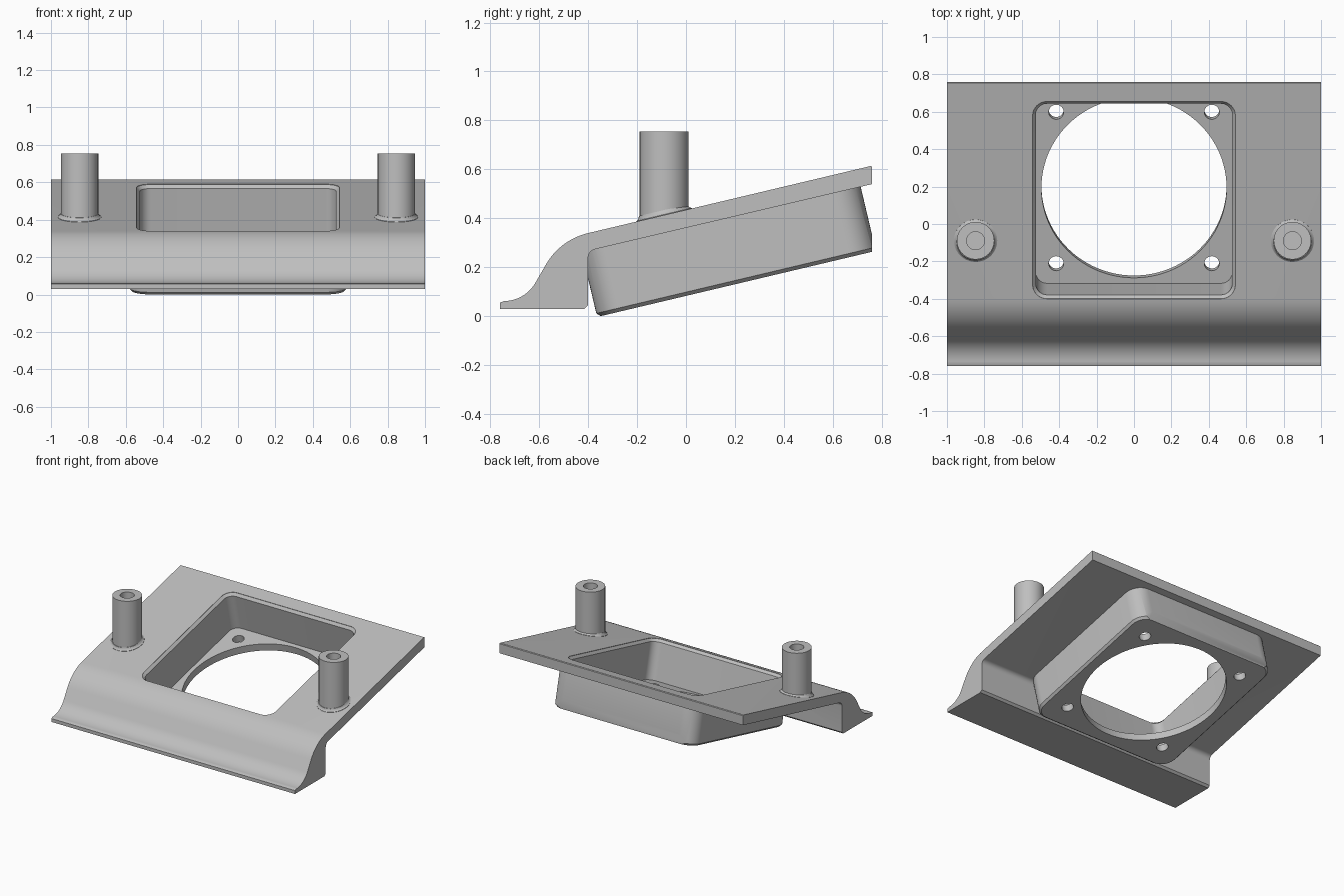
import bpy, bmesh
from math import sin, cos, pi, radians, atan
from mathutils import Matrix, Vector

if "Cube" in bpy.data.objects:
    bpy.data.objects.remove(bpy.data.objects["Cube"], do_unlink=True)

grey = bpy.data.materials.new("plain_grey")
grey.use_nodes = True
grey.diffuse_color = (0.52, 0.52, 0.52, 1)
grey.node_tree.nodes["Principled BSDF"].inputs["Base Color"].default_value = (0.52, 0.52, 0.52, 1)

# Tilted frame: origin at the centre of the opening, on the plate's top surface
TILT = atan(0.237)
PLATE = Matrix.Translation((0, 0.1275, 0.465)) @ Matrix.Rotation(TILT, 4, 'X')
DEPTH = 0.342


def stack(name, rings, matrix=Matrix()):
    """Skin a list of equal rings into a closed solid."""
    bm = bmesh.new()
    rows = [[bm.verts.new(matrix @ Vector(p)) for p in ring] for ring in rings]
    n = len(rows[0])
    for a, b in zip(rows, rows[1:]):
        for i in range(n):
            j = (i + 1) % n
            bm.faces.new((a[i], a[j], b[j], b[i]))
    bm.faces.new(rows[0])
    bm.faces.new(rows[-1])
    bmesh.ops.recalc_face_normals(bm, faces=bm.faces[:])
    mesh = bpy.data.meshes.new(name)
    bm.to_mesh(mesh)
    bm.free()
    mesh.materials.append(grey)
    obj = bpy.data.objects.new(name, mesh)
    bpy.context.collection.objects.link(obj)
    return obj


def arc(cx, cy, r, start, end, n):
    angles = [radians(start + (end - start) * i / n) for i in range(n + 1)]
    return [(cx + r * cos(a), cy + r * sin(a)) for a in angles]


def lathe(name, profile, matrix=Matrix(), n=64):
    turns = [2 * pi * i / n for i in range(n)]
    return stack(name, [[(r * cos(t), r * sin(t), z) for t in turns] for r, z in profile], matrix)


def rounded_box(name, levels):
    """Square with rounded corners, given as (half width, corner radius, height)."""
    rings = []
    for half, r, z in levels:
        c = half - r
        ring = []
        for k, (sx, sy) in enumerate([(1, 1), (-1, 1), (-1, -1), (1, -1)]):
            ring += arc(sx * c, sy * c, r, 90 * k, 90 * k + 90, 10)
        rings.append([(x, y, z) for x, y in ring])
    return stack(name, rings, PLATE)


def combine(obj, other, operation):
    mod = obj.modifiers.new(operation, 'BOOLEAN')
    mod.operation, mod.object, mod.solver = operation, other, 'EXACT'
    bpy.context.view_layer.objects.active = obj
    bpy.ops.object.modifier_apply(modifier=mod.name)
    bpy.data.objects.remove(other, do_unlink=True)


def smooth(obj):
    bpy.ops.object.select_all(action='DESELECT')
    obj.select_set(True)
    bpy.context.view_layer.objects.active = obj
    bpy.ops.object.shade_smooth_by_angle(angle=radians(30))


# Sloping plate with the curved front foot, one side profile extruded across x
side = [(-0.76, 0.03), (-0.76, 0.055)]
side += arc(-0.745, 0.212, 0.15, -90, -30, 14)
side += arc(-0.338, 0.077, 0.27, 150, 90 + 13.33, 14)
side += [(0.755, 0.614), (0.76, 0.61), (0.76, 0.54)]
side += arc(-0.363, 0.238, 0.037, 103, 180, 6)
side += [(-0.40, 0.045), (-0.415, 0.03)]
body = stack("bracket_body", [[(x, y, z) for y, z in side] for x in (-1, 1)])

# Tray under the plate, trimmed flush with the rear edge
tray = rounded_box("tray", [(0.57, 0.095, -DEPTH), (0.585, 0.11, -DEPTH + 0.015), (0.585, 0.11, -0.035)])
trim = stack("trim_cutter", [[(x, 0.76, -1), (x, 2, -1), (x, 2, 2), (x, 0.76, 2)] for x in (-2, 2)])
combine(tray, trim, 'DIFFERENCE')
combine(body, tray, 'UNION')

# Recess with a chamfered rim
recess = rounded_box("recess_cutter", [(0.525, 0.06, -0.287), (0.525, 0.06, -0.02),
                                       (0.542, 0.077, -0.002), (0.542, 0.077, 0.05)])
combine(body, recess, 'DIFFERENCE')

# Large round opening and four screw holes through the tray floor
holes = [(0, 0, 0.495, 96)] + [(sx * 0.416, sy * 0.416, 0.04, 32) for sx in (-1, 1) for sy in (-1, 1)]
for x, y, r, n in holes:
    cutter = lathe("hole_cutter", [(r, -0.45), (r, -0.2)], PLATE @ Matrix.Translation((x, y, 0)), n)
    combine(body, cutter, 'DIFFERENCE')
smooth(body)

# Hollow upright posts with a flared collar at the plate
for label, s in (("left", 1), ("right", -1)):
    spot = Matrix.Translation((s * 0.847, -0.089, 0))
    post = lathe(label + "_post", [(0.048, 0.46), (0.048, 0.755), (0.1, 0.755), (0.1, 0.385)], spot)
    smooth(post)
    base = Matrix.Translation((s * 0.847, -0.089, 0.4137)) @ Matrix.Rotation(TILT, 4, 'X')
    collar = lathe(label + "_post_collar", [(0.116, -0.01), (0.116, 0.002), (0.109, 0.006),
                                            (0.105, 0.012), (0.101, 0.02)], base)
    smooth(collar)
